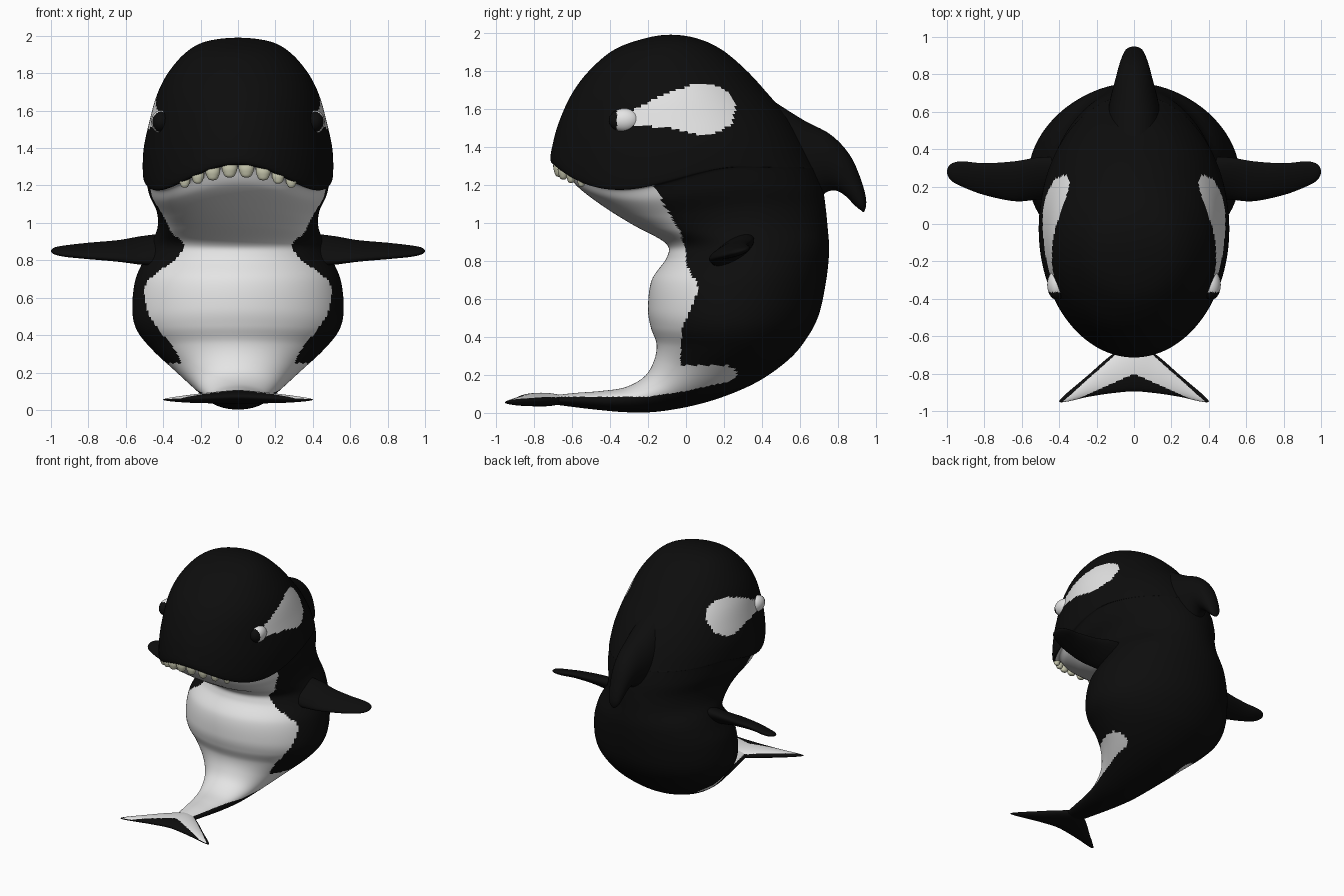
import bpy, bmesh, math
from mathutils import Vector, Matrix

if "Cube" in bpy.data.objects:
    bpy.data.objects.remove(bpy.data.objects["Cube"])


def material(name, rgb):
    m = bpy.data.materials.new(name)
    m.diffuse_color = (*rgb, 1)
    m.use_nodes = True
    m.node_tree.nodes["Principled BSDF"].inputs["Base Color"].default_value = m.diffuse_color
    return m


BLACK = material("black skin", (0.004, 0.004, 0.004))
WHITE = material("white skin", (0.78, 0.78, 0.78))
IVORY = material("ivory teeth", (0.62, 0.62, 0.46))


def finish(bm, name, mats):
    bmesh.ops.remove_doubles(bm, verts=bm.verts, dist=1e-5)
    bmesh.ops.recalc_face_normals(bm, faces=bm.faces)
    for f in bm.faces:
        f.smooth = True
    me = bpy.data.meshes.new(name)
    bm.to_mesh(me)
    bm.free()
    for m in mats:
        me.materials.append(m)
    ob = bpy.data.objects.new(name, me)
    bpy.context.collection.objects.link(ob)
    return ob


def table(x, pts):
    """Piecewise linear lookup, pts sorted by ascending x."""
    if x <= pts[0][0]:
        return pts[0][1]
    for (a, p), (b, q) in zip(pts, pts[1:]):
        if x <= b:
            return p + (q - p) * (x - a) / (b - a)
    return pts[-1][1]


def spline(a, b, c, d, t):
    return 0.5 * (2 * b + (c - a) * t + (2 * a - 5 * b + 4 * c - d) * t * t
                  + (3 * b - a - 3 * c + d) * t ** 3)


def loft(name, stations, mats, segs=48, steps=8, rule=None, drops=None):
    """Elliptical rings through (front point, back point, half-width vector) stations."""
    drops = drops or {}
    st = [(Vector(f), Vector(b), Vector(v), drops.get(i, 0.0))
          for i, (f, b, v) in enumerate(stations)]

    def phantom(end, inner):
        if (end[0] - end[1]).length < 1e-4:   # closed tip: mirror for a round pole
            return (inner[1], inner[0], -inner[2], inner[3])
        return end
    p = [phantom(st[0], st[1])] + st + [phantom(st[-1], st[-2])]
    bm = bmesh.new()
    rings, params = [], []
    n = len(st) - 1
    for k in range(n * steps + 1):
        i = min(k // steps, n - 1)
        t = k / steps - i
        f, b, v, d = [spline(p[i][q], p[i + 1][q], p[i + 2][q], p[i + 3][q], t) for q in range(4)]
        c, u = (f + b) / 2, (f - b) / 2
        ring = []
        for j in range(segs):
            a = 2 * math.pi * j / segs
            co = c + u * math.cos(a) + v * math.sin(a)
            deg = math.degrees(min(a, 2 * math.pi - a))
            if deg < 116:
                co.z -= d * math.sin(math.radians(deg * 90 / 58)) ** 2
            ring.append(bm.verts.new(co))
        rings.append(ring)
        params.append(k / steps)
    for k in range(len(rings) - 1):
        for j in range(segs):
            q = (j + 1) % segs
            face = bm.faces.new((rings[k][j], rings[k][q], rings[k + 1][q], rings[k + 1][j]))
            if rule:
                face.material_index = rule(face.calc_center_median(), params[k])
    for ring, s in ((rings[0], st[0]), (rings[-1], st[-1])):
        if (s[0] - s[1]).length > 1e-4:
            bm.faces.new(ring)
    return finish(bm, name, mats)


# Body: front y, front z, back y, back z, half width, from crown to tail stem
BODY = [
    (-.08, 1.99, -.08, 1.99, 0), (-.22, 1.97, .06, 1.97, .17), (-.38, 1.91, .19, 1.91, .28),
    (-.51, 1.80, .32, 1.80, .375), (-.60, 1.68, .43, 1.68, .435), (-.665, 1.54, .54, 1.55, .475),
    (-.70, 1.42, .62, 1.42, .505), (-.71, 1.32, .68, 1.30, .508), (-.64, 1.30, .69, 1.28, .492),
    (-.58, 1.20, .72, 1.18, .475), (-.44, 1.09, .735, 1.08, .435), (-.28, .99, .745, .98, .43),
    (-.11, .895, .753, .88, .465), (-.10, .82, .75, .80, .50), (-.18, .70, .735, .68, .55),
    (-.20, .55, .70, .52, .565), (-.185, .45, .64, .40, .54), (-.155, .36, .54, .28, .455),
    (-.17, .27, .36, .155, .335), (-.22, .19, .12, .06, .235), (-.32, .135, -.12, .01, .17),
    (-.45, .115, -.30, .003, .13), (-.58, .105, -.50, .02, .10), (-.72, .09, -.70, .045, .07)]
BELLY_EDGE = [(.26, -.03), (.45, -.02), (.58, .04), (.66, .07), (.78, 0), (.85, 0),
              (.95, -.03), (1.07, -.10), (1.20, -.17), (1.24, -.22)]
TAIL_EDGE = [(-.6, .085), (-.2, .085), (0, .115), (.15, .15), (.27, .17)]
PATCH = [(-.30, .03), (-.25, .05), (-.10, .09), (.05, .132), (.13, .132), (.20, .108),
         (.24, .07), (.265, 0)]


def body_rule(c, s):
    # eye patches
    if -.30 < c.y < .265 and s < 7:
        mid = 1.55 + .048 * min(1, (c.y + .30) * 4.5)
        if abs(c.z - mid) < table(c.y, PATCH):
            return 1
    # chin, belly and the lobe running onto the tail
    if s > 7.4:
        if c.z > .25:
            return int(c.y < table(c.z, BELLY_EDGE))
        return int(c.z > table(c.y, TAIL_EDGE) and c.y < .27 - .07 * ((c.z - .205) / .05) ** 2)
    return 0


loft("body", [((0, fy, fz), (0, by, bz), (w, 0, 0)) for fy, fz, by, bz, w in BODY],
     [BLACK, WHITE], segs=192, steps=10, rule=body_rule,
     drops={5: .02, 6: .07, 7: .125, 8: .125, 9: .08, 10: .05, 11: .02})

# Dorsal fin, swept back and hooked downward
DORSAL = [(.38, 1.70, .58, 1.00, .15), (.47, 1.635, .66, 1.08, .145), (.62, 1.54, .73, 1.155, .125),
          (.76, 1.465, .785, 1.17, .10), (.86, 1.36, .835, 1.145, .08), (.92, 1.23, .885, 1.095, .06),
          (.948, 1.12, .915, 1.07, .04), (.938, 1.06, .938, 1.06, 0)]
loft("dorsal_fin", [((0, a, b), (0, c, d), (w, 0, 0)) for a, b, c, d, w in DORSAL], [BLACK])

# Pectoral fins
PECTORAL = [(.40, .14, .80, .36, .91, .07), (.52, .13, .80, .355, .905, .055),
            (.64, .122, .81, .335, .89, .042), (.80, .155, .82, .325, .88, .032),
            (.92, .200, .83, .335, .868, .025), (.98, .235, .84, .32, .86, .016),
            (1.0, .28, .85, .28, .85, 0)]
for side, label in ((1, "right"), (-1, "left")):
    loft(label + "_flipper", [((side * x, a, b), (side * x, c, d), (0, 0, h))
                              for x, a, b, c, d, h in PECTORAL], [BLACK])

# Tail flukes with white upper stripes
half = [(.40, -.948, -.948, .055, 0), (.36, -.905, -.95, .056, .010), (.25, -.812, -.925, .06, .022),
        (.12, -.70, -.905, .066, .031)]
FLUKE = ([(-x, a, b, z, h) for x, a, b, z, h in half] + [(0, -.63, -.895, .07, .036)] + half[::-1])


def fluke_rule(c, s):
    x = abs(c.x)
    mid = .07 - .0375 * x
    return int(c.z > mid + .003 and c.y > -.80 - .45 * x and c.y < -.610 - .893 * x)


loft("tail_flukes", [((x, a, z), (x, b, z), (0, 0, h)) for x, a, b, z, h in FLUKE],
     [BLACK, WHITE], segs=96, steps=16, rule=fluke_rule)

# Upper teeth following the lip line
for side, label in ((1, "right"), (-1, "left")):
    for n, (x, r) in enumerate(((.045, .042), (.135, .040), (.215, .034), (.285, .029))):
        t = math.asin(x / .508)
        y = -.015 - .695 * math.cos(t) + .04
        z = 1.32 - .125 * math.sin(t * 90 / 58) ** 2
        rings = [(.025, .9), (-.02, 1), (-.045, .85), (-.066, .55), (-.072, 0)]
        loft(f"{label}_tooth_{n + 1}",
             [((side * x, y - .75 * r * k, z + dz * r / .04), (side * x, y + .75 * r * k, z + dz * r / .04),
               (r * k, 0, 0)) for dz, k in rings], [IVORY], segs=20, steps=4)

# Eyes: white balls with dark pupils facing forward
for side, label in ((1, "right"), (-1, "left")):
    bm = bmesh.new()
    centre = Vector((side * .412, -.325, 1.54))
    bmesh.ops.create_uvsphere(bm, u_segments=48, v_segments=32, radius=1,
                              matrix=Matrix.Translation(centre) @ Matrix.Diagonal((.052, .08, .062, 1)))
    for f in bm.faces:
        f.material_index = int(f.calc_center_median().y < centre.y - .04)
    finish(bm, label + "_eye", [WHITE, BLACK])
